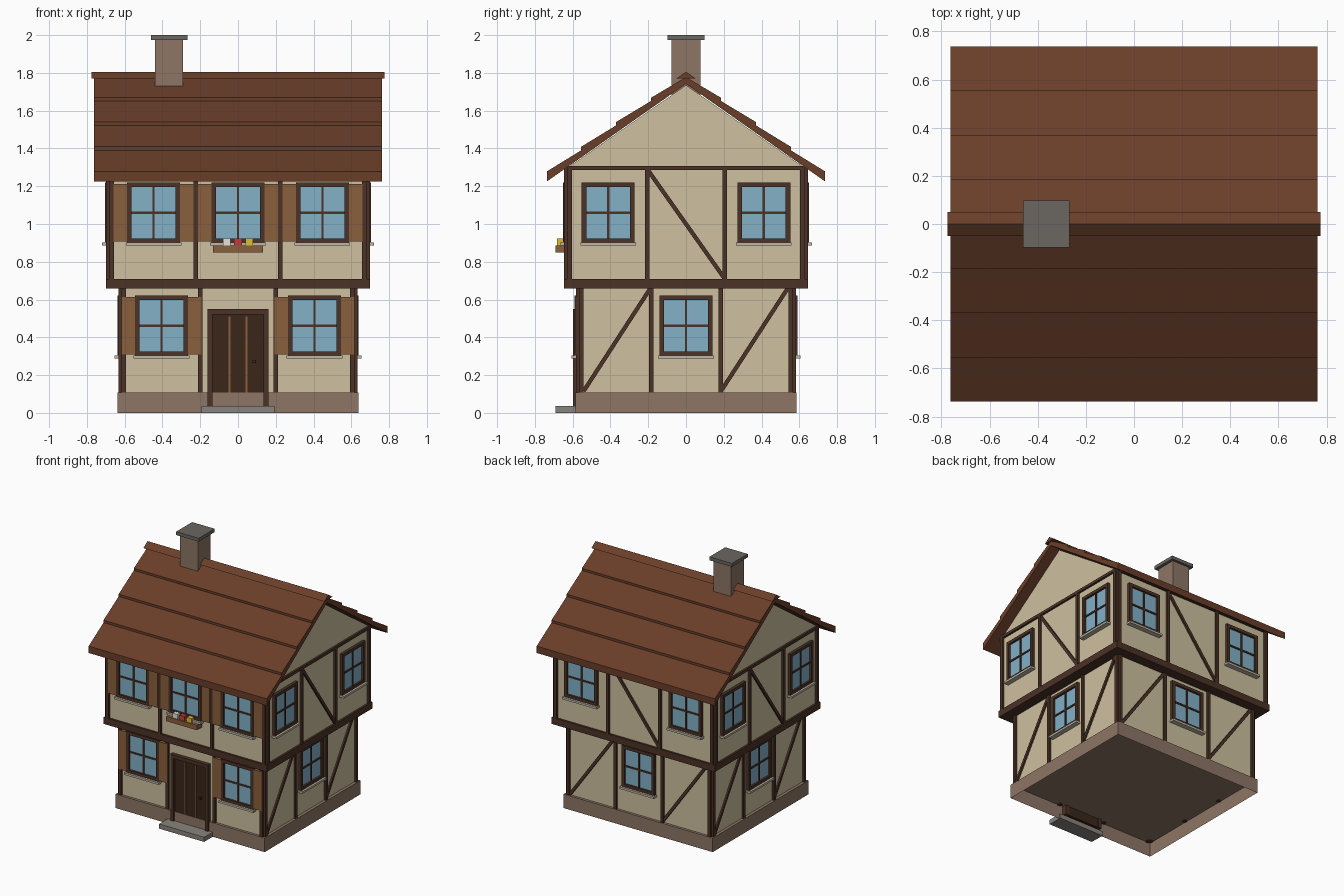
import bpy, bmesh
from math import radians, hypot
from mathutils import Matrix, Vector

if "Cube" in bpy.data.objects:
    bpy.data.objects.remove(bpy.data.objects["Cube"])

# Colours (sRGB)
PLASTER, TIMBER, STONE = (205, 191, 158), (76, 53, 42), (140, 117, 101)
ROOF, GLASS, SHUTTER = (105, 64, 45), (130, 175, 198), (137, 96, 62)
GREY, DOOR, SILL, STEP = (106, 103, 98), (60, 42, 32), (190, 182, 165), (135, 131, 124)


def material(rgb):
    name = "colour_%d_%d_%d" % rgb
    m = bpy.data.materials.get(name)
    if not m:
        m = bpy.data.materials.new(name)
        m.diffuse_color = [(c / 255) ** 2.2 for c in rgb] + [1]
        m.use_nodes = True
        m.node_tree.nodes["Principled BSDF"].inputs["Base Color"].default_value = m.diffuse_color
    return m


def rect(u0, u1, z0, z1):
    return [(u0, z0), (u1, z0), (u1, z1), (u0, z1)]


def brace(u0, z0, u1, z1, w=0.022):
    l = hypot(u1 - u0, z1 - z0)
    a, b = -(z1 - z0) / l * w / 2, (u1 - u0) / l * w / 2
    return [(u0 + a, z0 + b), (u0 - a, z0 - b), (u1 - a, z1 - b), (u1 + a, z1 + b)]


def make(name, rgb, profiles, d0, d1, angle=0, open_bottom=False):
    """Extrude (u, z) profiles from depth d0 to d1 outward; angle turns the facade."""
    bm = bmesh.new()
    for p in profiles:
        f = bm.faces.new([bm.verts.new((u, -d0, z)) for u, z in p])
        ext = bmesh.ops.extrude_face_region(bm, geom=[f])["geom"]
        bmesh.ops.translate(bm, vec=Vector((0, d0 - d1, 0)),
                            verts=[v for v in ext if isinstance(v, bmesh.types.BMVert)])
    bmesh.ops.transform(bm, matrix=Matrix.Rotation(radians(angle), 4, 'Z'), verts=bm.verts)
    bmesh.ops.recalc_face_normals(bm, faces=bm.faces)
    if open_bottom:
        bm.normal_update()
        bmesh.ops.delete(bm, geom=[f for f in bm.faces if f.normal.z < -0.9], context='FACES')
    me = bpy.data.meshes.new(name)
    bm.to_mesh(me)
    bm.free()
    me.materials.append(material(rgb))
    ob = bpy.data.objects.new(name, me)
    bpy.context.collection.objects.link(ob)
    return ob


def window(u, z, d, angle, shutters=False):
    w, h, t = 0.14, 0.16, 0.024
    make("window_frame", TIMBER, [
        rect(u - w, u - w + t, z - h, z + h), rect(u + w - t, u + w, z - h, z + h),
        rect(u - w + t, u + w - t, z - h, z - h + t),
        rect(u - w + t, u + w - t, z + h - t, z + h)], d - 0.01, d + 0.022, angle)
    make("window_bars", TIMBER, [
        rect(u - 0.006, u + 0.006, z - h + t, z + h - t),
        rect(u - w + t, u + w - t, z - 0.006, z + 0.006)], d - 0.01, d + 0.014, angle)
    make("window_glass", GLASS, [rect(u - w + t, u + w - t, z - h + t, z + h - t)],
         d - 0.01, d + 0.007, angle)
    make("window_sill", SILL, [rect(u - 0.147, u + 0.147, z - h - 0.014, z - h + 0.002)],
         d - 0.01, d + 0.038, angle)
    if shutters:
        make("shutters", SHUTTER, [rect(u + s - 0.036, u + s + 0.036, z - 0.152, z + 0.152)
                                   for s in (-0.175, 0.175)], d - 0.01, d + 0.019, angle)


def facade(angle, lo, hi, lod, hid):
    """Timber frame; lo/hi are half widths and lod/hid wall depths of both floors."""
    front = angle == 0
    lp = 0.2 if angle % 180 == 0 else 0.185
    up = 0.223 if angle % 180 == 0 else 0.205
    low = [rect(s - 0.012, s + 0.012, 0.1, 0.67) for s in (-lp, lp)]
    low += [rect(min(s * lo, s * (lo - 0.024)), max(s * lo, s * (lo - 0.024)), 0.1, 0.67)
            for s in (-1, 1)]
    high = [rect(s - 0.012, s + 0.012, 0.7, 1.29) for s in (-up, up)]
    high += [rect(min(s * hi, s * (hi - 0.026)), max(s * hi, s * (hi - 0.026)), 0.7, 1.29)
             for s in (-1, 1)]
    high.append(rect(-hi, hi, 1.285, 1.307))
    make("lower_posts", TIMBER, low, lod - 0.01, lod + 0.015, angle)
    make("upper_posts", TIMBER, high, hid - 0.01, hid + 0.015, angle)
    wu = 0.447 if angle % 180 == 0 else 0.412
    for s in (-wu, wu):
        window(s, 1.06, hid, angle, front)
    if front:
        window(0, 1.06, hid, angle, True)
        for s in (-0.405, 0.405):
            window(s, 0.462, lod, angle, True)
    else:
        window(0, 0.462, lod, angle)
        make("lower_braces", TIMBER, [brace(-lo + 0.025, 0.115, -lp, 0.665),
                                      brace(lp, 0.115, lo - 0.025, 0.665)],
             lod - 0.01, lod + 0.012, angle)
        make("upper_brace", TIMBER, [brace(-up, 1.29, up, 0.71)], hid - 0.01, hid + 0.012, angle)


# Main masses (the foundation is an open shell underneath)
make("foundation", STONE, [rect(-0.638, 0.638, 0, 0.108)], -0.585, 0.585, open_bottom=True)
make("lower_walls", PLASTER, [rect(-0.617, 0.617, 0.109, 0.67)], -0.567, 0.567)
make("jetty_beam", TIMBER, [rect(-0.698, 0.698, 0.658, 0.71)], -0.645, 0.645)
make("upper_walls", PLASTER, [rect(-0.683, 0.683, 0.7, 1.3)], -0.63, 0.63)
make("gable", PLASTER, [[(-0.625, 1.3), (0.625, 1.3), (0, 1.735)]], -0.683, 0.683, 90)

# Timbered facades: front and back, then right and left
for a in (0, 180):
    facade(a, 0.617, 0.683, 0.567, 0.63)
for a in (90, 270):
    facade(a, 0.567, 0.63, 0.617, 0.683)

# Stepped roof courses and ridge cap
half = [(0.737, 1.225), (0.737, 1.278), (0.555, 1.39), (0.555, 1.409), (0.37, 1.522),
        (0.37, 1.54), (0.184, 1.652), (0.184, 1.669), (0, 1.778)]
mirror = [(-y, z) for y, z in reversed(half[:-1])]
make("roof", ROOF, [half + mirror + [(0, 1.742)]], -0.763, 0.763, 90)
make("ridge_cap", ROOF, [[(-0.05, 1.771), (0.05, 1.771), (0, 1.806)]], -0.775, 0.775, 90)

# Chimney
make("chimney", STONE, [rect(-0.44, -0.29, 1.62, 1.976)], -0.078, 0.078)
make("chimney_cap", GREY, [rect(-0.461, -0.268, 1.974, 2.0)], -0.097, 0.097)

# Door and step; the door reaches down inside the foundation
make("door", DOOR, [rect(-0.136, 0.136, 0.036, 0.525)], 0.555, 0.58)
make("door_frame", TIMBER, [rect(-0.162, -0.135, 0.036, 0.55), rect(0.135, 0.162, 0.036, 0.55),
                            rect(-0.135, 0.135, 0.522, 0.55)], 0.55, 0.597)
make("door_strips", SHUTTER, [rect(s - 0.006, s + 0.006, 0.06, 0.51) for s in (-0.045, 0.045)],
     0.57, 0.5845)
make("door_knob", DOOR, [rect(0.078, 0.096, 0.263, 0.281)], 0.57, 0.597)
make("door_step", STEP, [rect(-0.193, 0.193, 0, 0.036)], 0.575, 0.69)

# Flower box
make("flower_box", SHUTTER, [rect(-0.132, 0.132, 0.848, 0.885)], 0.625, 0.69)
for x, rgb in ((-0.06, (230, 225, 220)), (0, (200, 62, 62)), (0.06, (222, 190, 55))):
    make("flower", rgb, [rect(x - 0.02, x + 0.02, 0.88, 0.922)], 0.645, 0.684)
